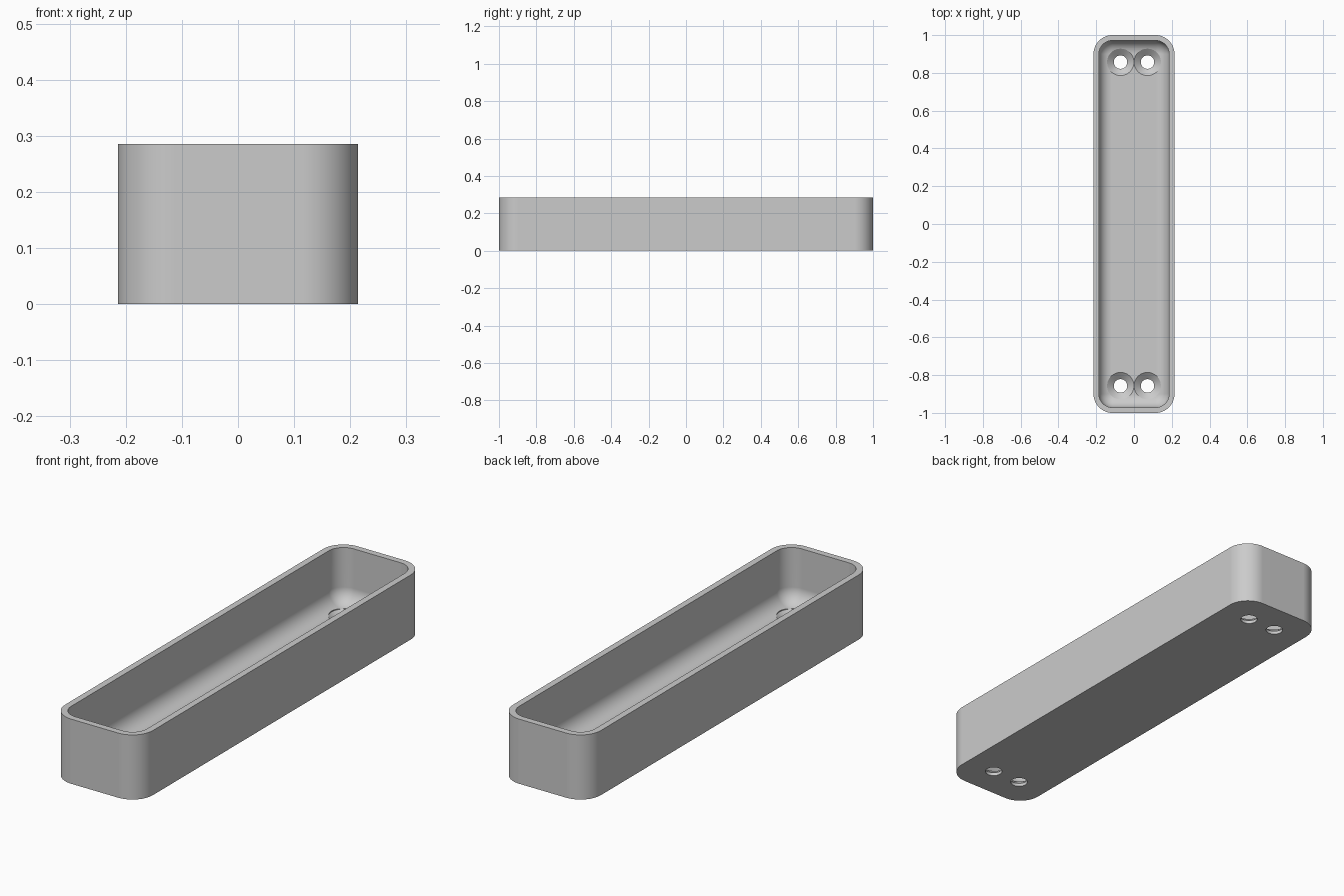
import bpy, bmesh, math

cube = bpy.data.objects.get("Cube")
if cube:
    bpy.data.objects.remove(cube)

HALF_X, HALF_Y, HEIGHT = 0.2143, 1.0, 0.2857
WALL, FLOOR, CORNER, FILLET = 0.0286, 0.0429, 0.1, 0.068
HOLE_R, SINK_R = 0.0357, 0.0712

grey = bpy.data.materials.new("light grey")
grey.use_nodes = True
grey.diffuse_color = (0.6, 0.6, 0.6, 1)
grey.node_tree.nodes["Principled BSDF"].inputs["Base Color"].default_value = (0.6, 0.6, 0.6, 1)


def rounded_ring(bm, inset, z, steps=14):
    """Rounded rectangle loop, inset from the outer outline."""
    r = CORNER - inset
    cx, cy = HALF_X - CORNER, HALF_Y - CORNER
    ring = []
    for k, (sx, sy) in enumerate([(1, 1), (-1, 1), (-1, -1), (1, -1)]):
        for i in range(steps + 1):
            a = math.pi / 2 * (k + i / steps)
            ring.append(bm.verts.new((sx * cx + r * math.cos(a), sy * cy + r * math.sin(a), z)))
    return ring


def circle_ring(bm, x, y, z, r, n=48):
    return [bm.verts.new((x + r * math.cos(math.tau * i / n), y + r * math.sin(math.tau * i / n), z))
            for i in range(n)]


def loft(bm, rings):
    """Skin consecutive loops and cap both ends."""
    for a, b in zip(rings, rings[1:]):
        for i in range(len(a)):
            j = (i + 1) % len(a)
            bm.faces.new((a[i], a[j], b[j], b[i]))
    bm.faces.new(rings[0][::-1])
    bm.faces.new(rings[-1])


def make_object(name, bm):
    bmesh.ops.recalc_face_normals(bm, faces=bm.faces)
    mesh = bpy.data.meshes.new(name)
    bm.to_mesh(mesh)
    bm.free()
    obj = bpy.data.objects.new(name, mesh)
    bpy.context.collection.objects.link(obj)
    mesh.materials.append(grey)
    return obj


# Tray shell: outer wall, rim, inner wall and filleted floor
bm = bmesh.new()
rings = [rounded_ring(bm, 0, 0), rounded_ring(bm, 0, HEIGHT), rounded_ring(bm, WALL, HEIGHT)]
for i in range(13):
    a = math.pi / 2 * i / 12
    rings.append(rounded_ring(bm, WALL + FILLET * (1 - math.cos(a)),
                              FLOOR + FILLET * (1 - math.sin(a))))
loft(bm, rings)
tray = make_object("tray", bm)

# Countersunk screw holes, a pair at each end
bm = bmesh.new()
for x in (-0.0714, 0.0714):
    for y in (-0.857, 0.857):
        profile = [(-0.02, HOLE_R), (0.0143, HOLE_R), (FLOOR, SINK_R), (0.12, SINK_R)]
        loft(bm, [circle_ring(bm, x, y, z, r) for z, r in profile])
cutter = make_object("screw_hole_cutter", bm)

cut = tray.modifiers.new("screw holes", "BOOLEAN")
cut.operation = "DIFFERENCE"
cut.solver = "EXACT"
cut.object = cutter

bpy.ops.object.select_all(action="DESELECT")
tray.select_set(True)
bpy.context.view_layer.objects.active = tray
bpy.ops.object.modifier_apply(modifier=cut.name)
bpy.data.objects.remove(cutter)

# Smooth the curved walls, keep rims and hole edges sharp
bpy.ops.object.shade_smooth_by_angle(angle=math.radians(30))
weighted = tray.modifiers.new("flat faces", "WEIGHTED_NORMAL")
weighted.keep_sharp = True
